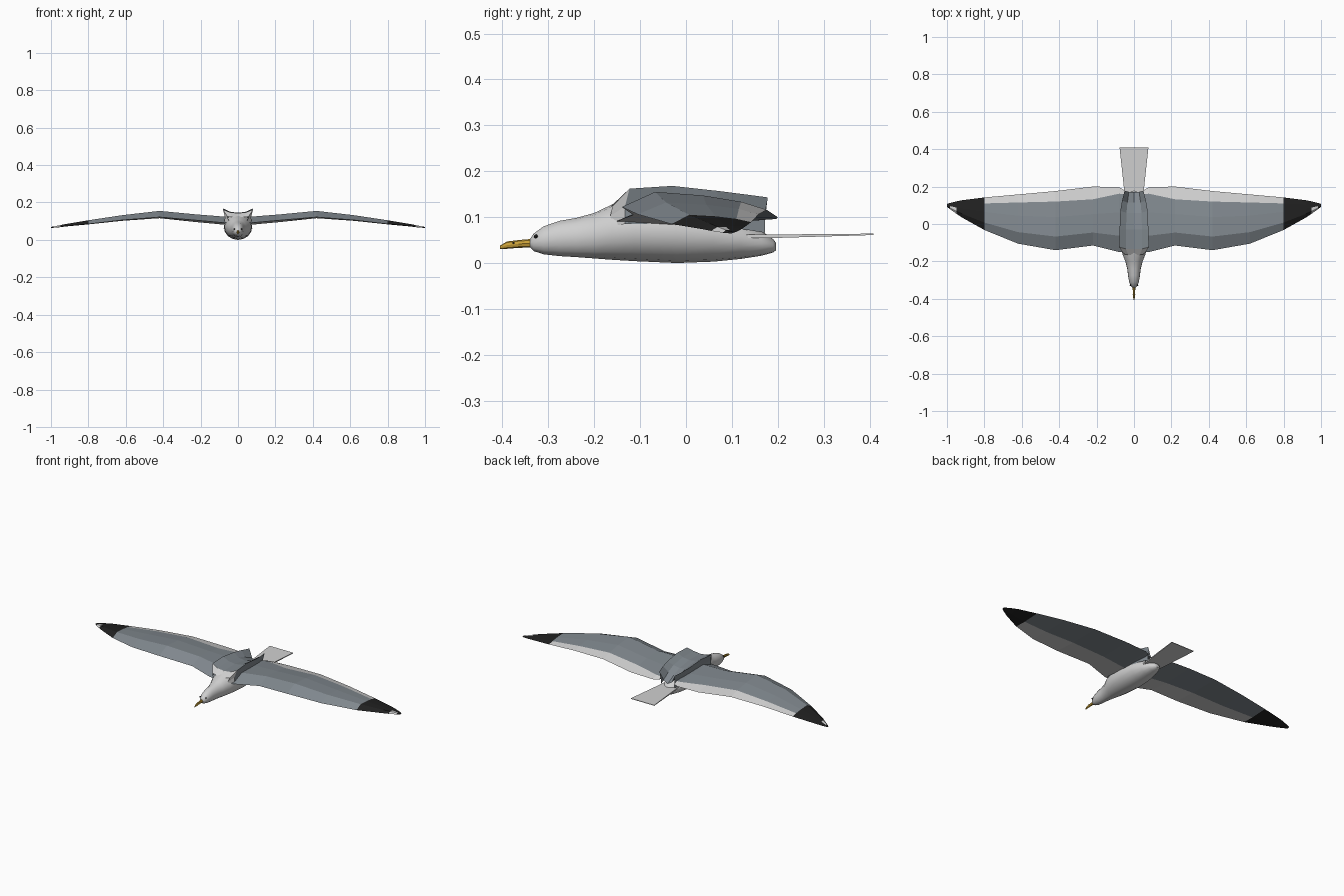
import bpy, bmesh, math
from mathutils import Vector

if "Cube" in bpy.data.objects:
    bpy.data.objects.remove(bpy.data.objects["Cube"])


def material(name, rgb):
    m = bpy.data.materials.new(name)
    m.diffuse_color = (*rgb, 1)
    m.use_nodes = True
    m.node_tree.nodes["Principled BSDF"].inputs["Base Color"].default_value = m.diffuse_color
    return m


WHITE = material("white_plumage", (0.63, 0.63, 0.63))
GREY = material("slate_grey", (0.22, 0.25, 0.275))
BLACK = material("black_feather", (0.015, 0.015, 0.015))
YELLOW = material("beak_yellow", (0.60, 0.36, 0.04))


def make(name, verts, faces, mats, mirror=False, smooth=None):
    """Mesh object; faces are (indices, material index)."""
    me = bpy.data.meshes.new(name)
    me.from_pydata([tuple(v) for v in verts], [], [f for f, _ in faces])
    for m in mats:
        me.materials.append(m)
    for p, (_, mi) in zip(me.polygons, faces):
        p.material_index = mi
    bm = bmesh.new()
    bm.from_mesh(me)
    bmesh.ops.recalc_face_normals(bm, faces=bm.faces)
    bm.to_mesh(me)
    bm.free()
    ob = bpy.data.objects.new(name, me)
    bpy.context.collection.objects.link(ob)
    if mirror:
        ob.modifiers.new("Mirror", 'MIRROR')
    if smooth:
        bpy.ops.object.select_all(action='DESELECT')
        ob.select_set(True)
        bpy.context.view_layer.objects.active = ob
        bpy.ops.object.shade_smooth_by_angle(angle=math.radians(smooth))
    return ob


def loft(rings, rule=lambda station, side: 0):
    """Join closed rings of points, with capped ends."""
    n = len(rings[0])
    verts = [p for r in rings for p in r]
    faces = []
    for i in range(len(rings) - 1):
        for j in range(n):
            k = (j + 1) % n
            faces.append(((i*n + j, i*n + k, (i+1)*n + k, (i+1)*n + j), rule(i, j)))
    faces.append((tuple(range(n)), rule(0, 0)))
    last = len(rings) - 1
    faces.append((tuple(last*n + j for j in range(n)), rule(last - 1, 0)))
    return verts, faces


def ellipse(y, z0, z1, w, n):
    c, h = (z0 + z1) / 2, (z1 - z0) / 2
    return [(w * math.cos(2*math.pi*j/n), y, c + h * math.sin(2*math.pi*j/n))
            for j in range(n)]


# Body and head: y, bottom, top, half width
body = [(-.340, .034, .052, .008), (-.332, .026, .064, .017), (-.310, .019, .080, .026),
        (-.275, .015, .092, .032), (-.240, .013, .098, .036), (-.200, .010, .109, .046),
        (-.160, .007, .128, .062), (-.110, .004, .140, .073), (-.020, .000, .138, .076),
        (.060, .003, .122, .070), (.120, .009, .096, .056), (.165, .016, .070, .038),
        (.190, .023, .052, .022), (.196, .028, .044, .010)]
make("body", *loft([ellipse(*s, 16) for s in body]), [WHITE], smooth=40)

# Beak, slightly hooked
beak = [(-.330, .034, .053, .008), (-.365, .033, .050, .006),
        (-.390, .031, .047, .005), (-.405, .030, .038, .002)]
make("beak", *loft([ellipse(*s, 8) for s in beak]), [YELLOW])

# Eyes and nostrils
for name, x, y, z, r in (("eye", .019, -.327, .058, .0042), ("nostril", .005, -.376, .044, .0022)):
    for side in (-1, 1):
        bpy.ops.mesh.primitive_uv_sphere_add(segments=8, ring_count=6, radius=r,
                                             location=(side * x, y, z))
        ob = bpy.context.object
        ob.name = name
        ob.data.materials.append(BLACK)

# Back: raised shoulder ridges around a hollow, ending in two points
# edge y, centre y, edge x, edge z, centre z, base z
back = [(-.160, -.165, .056, .124, .122, .080), (-.123, -.133, .080, .162, .143, .085),
        (-.030, -.030, .077, .168, .145, .085), (.070, .060, .073, .157, .132, .080),
        (.125, .115, .064, .150, .110, .075), (.178, .172, .050, .143, .080, .066)]
rings = []
for ye, yc, xe, ze, zc, zb in back:
    rings.append([(0, yc, zc), (xe * .55, yc, zc + (ze - zc) * .25), (xe, ye, ze),
                  (xe * .88, yc, (ze + zb) / 2), (xe * .9, yc, zb)])
bv, bf = [p for r in rings for p in r], []
for i in range(len(rings) - 1):
    for j in range(4):
        bf.append(((i*5 + j, i*5 + j + 1, i*5 + j + 6, i*5 + j + 5), 0 if i == 0 else 1))
make("back_feathers", bv, bf, [WHITE, GREY], mirror=True)

# Wings: x, lead y, trail y, band y, lead z, top z, trail z, bottom z
wing = [(.050, -.150, .180, .160, .090, .122, .095, .080),
        (.080, -.150, .197, .162, .092, .125, .096, .082),
        (.220, -.115, .200, .132, .105, .136, .100, .095),
        (.420, -.140, .176, .120, .122, .155, .116, .116),
        (.620, -.105, .158, .115, .106, .132, .106, .102),
        (.800, -.032, .142, .110, .085, .105, .089, .083),
        (.920, .035, .127, .105, .074, .085, .078, .072),
        (.950, .055, .121, .104, .070, .079, .074, .068),
        (.985, .080, .112, .103, .066, .072, .069, .065),
        (1.00, .092, .107, .102, .065, .069, .067, .064)]
rings = []
for x, yl, yt, yb, zl, zt, ztr, zb in wing:
    d = yb - yl
    rings.append([Vector(p) for p in (
        (x, yl, zl), (x, yl + d * .28, zt), (x, yl + d * .68, zt - (zt - ztr) * .2),
        (x, yb, ztr + (zt - ztr) * .45), (x, yt, ztr), (x, yl + d * .5, zb))])


def wing_colour(i, j):
    if i == 7 and j in (0, 1):
        return 2              # white spot near the tip
    if i >= 5:
        return 1              # black tip
    return 2 if j in (3, 5) else 0  # white trailing band and front underside


make("wing", *loft(rings, wing_colour), [GREY, BLACK, WHITE], mirror=True)

# Tail: thin flared plate
tail = [(.100, .045, .054, .062), (.175, .052, .054, .062), (.408, .077, .061, .064)]
make("tail", *loft([[(-w, y, a), (w, y, a), (w, y, b), (-w, y, b)] for y, w, a, b in tail]),
     [WHITE])
